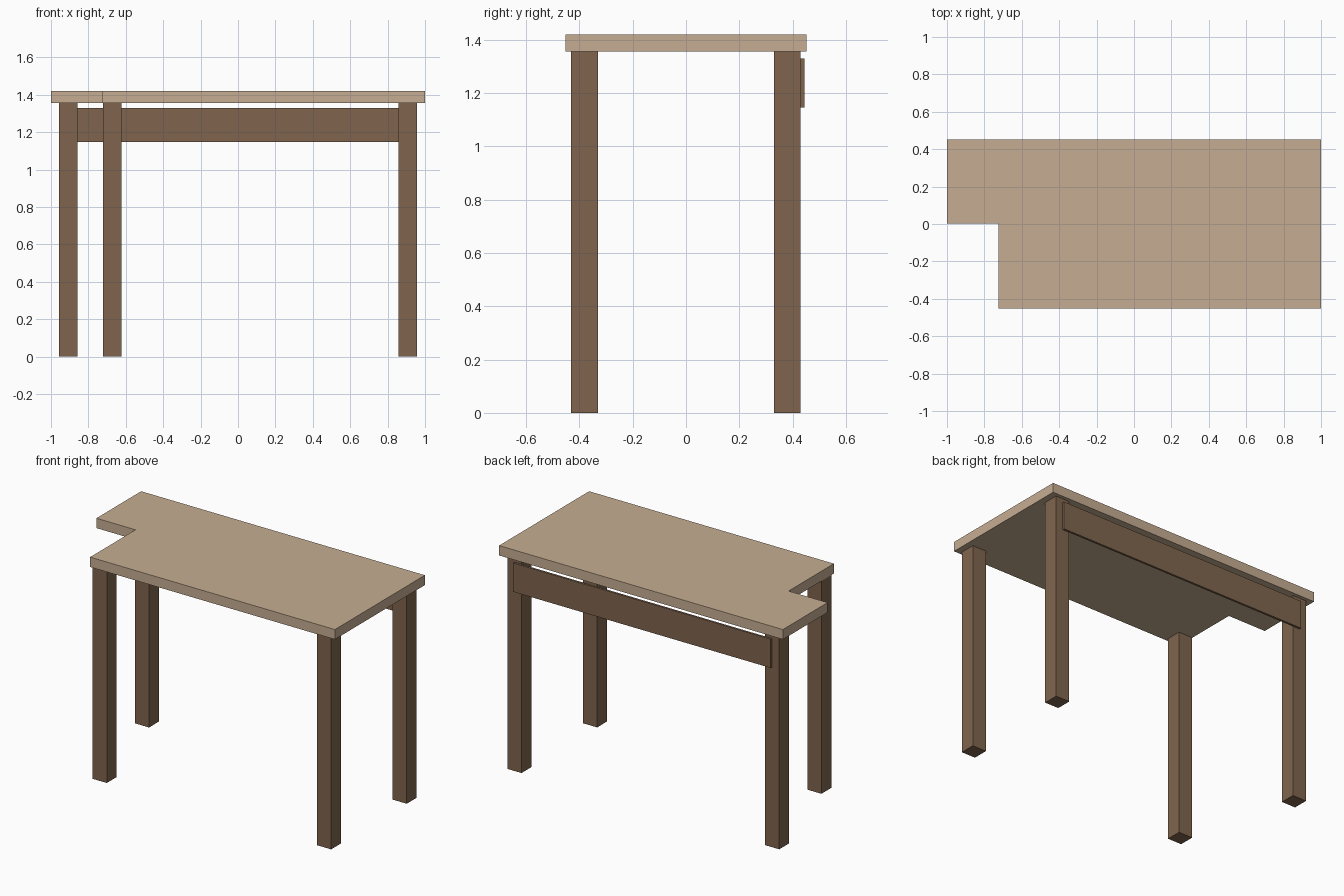
import bpy
import bmesh

if "Cube" in bpy.data.objects:
    bpy.data.objects.remove(bpy.data.objects["Cube"], do_unlink=True)


def make_material(name, rgb):
    mat = bpy.data.materials.new(name)
    mat.use_nodes = True
    mat.diffuse_color = (*rgb, 1)
    mat.node_tree.nodes["Principled BSDF"].inputs["Base Color"].default_value = (*rgb, 1)
    return mat


def extrude_outline(name, outline, z0, z1, mat):
    """Prism with a flat outline in x and y, from z0 up to z1."""
    bm = bmesh.new()
    face = bm.faces.new([bm.verts.new((x, y, z0)) for x, y in outline])
    grown = bmesh.ops.extrude_face_region(bm, geom=[face])["geom"]
    top = [v for v in grown if isinstance(v, bmesh.types.BMVert)]
    bmesh.ops.translate(bm, verts=top, vec=(0, 0, z1 - z0))
    bmesh.ops.recalc_face_normals(bm, faces=bm.faces)
    mesh = bpy.data.meshes.new(name)
    bm.to_mesh(mesh)
    bm.free()
    mesh.materials.append(mat)
    obj = bpy.data.objects.new(name, mesh)
    bpy.context.collection.objects.link(obj)
    return obj


def box(name, x0, x1, y0, y1, z0, z1, mat):
    return extrude_outline(name, [(x0, y0), (x1, y0), (x1, y1), (x0, y1)], z0, z1, mat)


light_wood = make_material("light wood", (0.565, 0.423, 0.287))
dark_wood = make_material("dark wood", (0.216, 0.130, 0.076))

half_depth = 0.453
under = 1.357
notch_x, notch_y = -0.725, 0.003

# Tabletop with a notch in the front right corner
extrude_outline("tabletop", [
    (notch_x, -half_depth), (1, -half_depth), (1, half_depth),
    (-1, half_depth), (-1, notch_y), (notch_x, notch_y),
], under, 1.42, light_wood)

# Square legs, the front right one moved in beside the notch
half_leg = 0.05
for name, x, y in [
    ("front_left_leg", 0.908, -0.381),
    ("front_right_leg", -0.673, -0.381),
    ("back_left_leg", 0.908, 0.38),
    ("back_right_leg", -0.908, 0.38),
]:
    box(name, x - half_leg, x + half_leg, y - half_leg, y + half_leg,
        0, under, dark_wood)

# Thin board fixed across the back legs
box("back_board", -0.908, 0.908, 0.43, 0.444, 1.147, 1.33, dark_wood)
